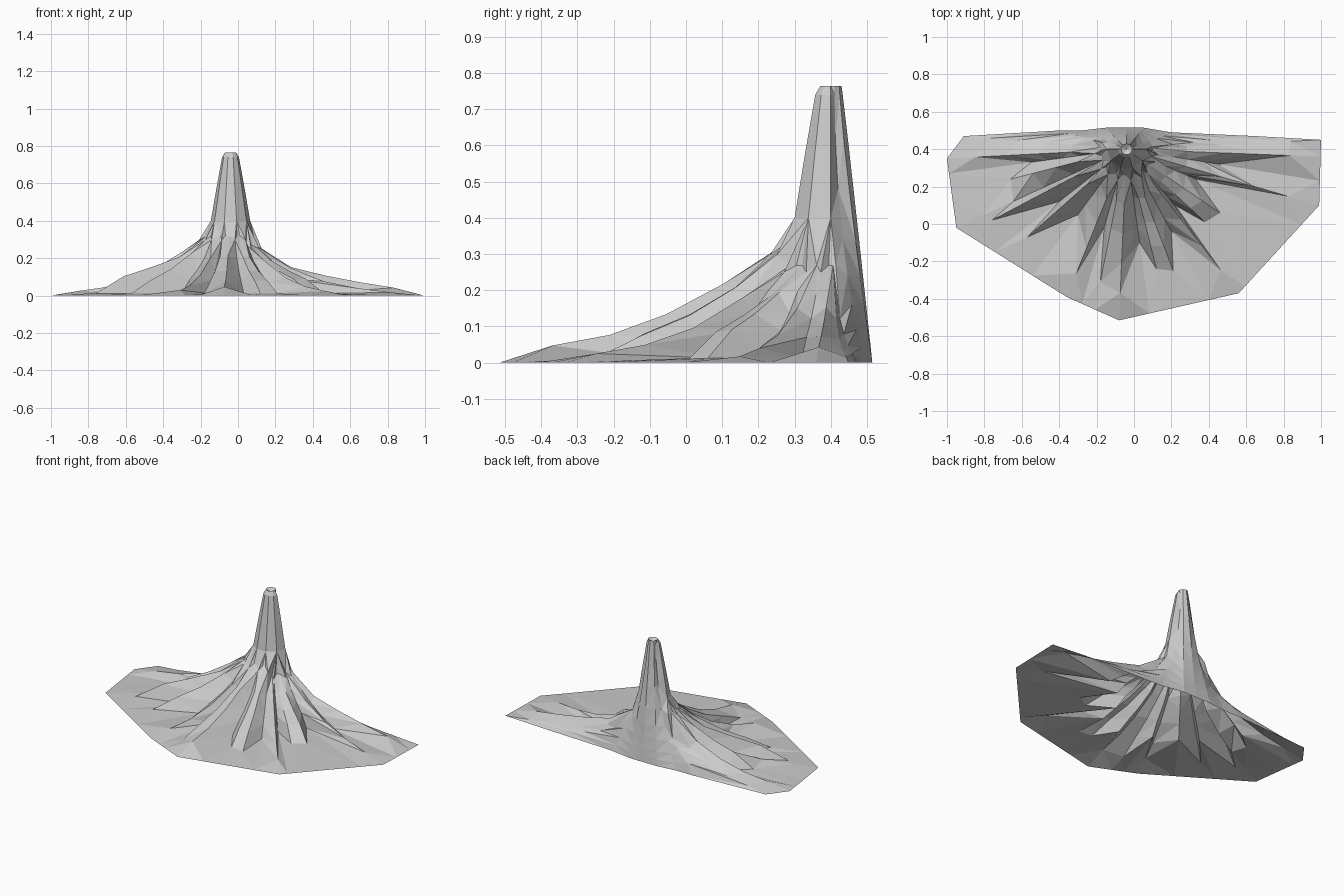
import bpy, bmesh, math
from mathutils import Vector

if "Cube" in bpy.data.objects:
    bpy.data.objects.remove(bpy.data.objects["Cube"])

CENTRE = Vector((-0.04, 0.40))

# Ground outline, counter-clockwise from the back right
OUTLINE = [Vector(p) for p in (
    (1, .45), (.65, .47), (.2, .49), (.05, .515), (-.04, .515), (-.15, .515), (-.28, .5),
    (-.4, .5), (-.91, .47), (-1, .35), (-.95, -.02), (-.36, -.39), (-.08, -.515),
    (.56, -.37), (.99, .1))]

# How strongly each outline corner carries the slope: near the peak, far out
CORNER_LIFT = [(.6, .5), (.5, .3), (.5, .3), (1, 1), (1, 1), (1, 1), (.5, .3),
               (.6, .3), (.6, .3), (.8, .6), (.6, .3), (.9, .5), (1, .95), (.85, .6), (.75, .6)]

# Ridges: foot x, foot y, lift near, lift far
RIDGES = [(1.0, .36, .75, 1.3), (.46, .06, .8, .7), (.38, .01, .75, .6), (.21, -.25, .92, .75),
          (.12, -.24, .9, .7), (-.18, -.31, .95, .75), (-.57, -.07, 1, .9),
          (-.76, .02, .98, 1.65), (-.66, .24, 1.0, .9)]

# Gullies between the ridges: where each meets the floor
GULLIES = [(.45, .32), (.33, .24), (.22, .1), (.2, -.04), (.03, -.1),
           (-.16, -.02), (-.3, .05), (-.40, .12), (-.55, .33)]

# Slope profile: distance from the axis, height
PROFILE = [(0, .765), (.03, .765), (.045, .74), (.06, .66), (.083, .53), (.105, .4), (.14, .32),
           (.22, .26), (.32, .205), (.42, .15), (.58, .085), (.75, .053), (.92, .025), (1.2, .01)]


def slope(r):
    for (r0, z0), (r1, z1) in zip(PROFILE, PROFILE[1:]):
        if r <= r1:
            return z0 + (z1 - z0) * (r - r0) / (r1 - r0)
    return 0


def outline_radius(d):
    """Distance from the axis to the outline in direction d."""
    best = 0
    for a, b in zip(OUTLINE, OUTLINE[1:] + OUTLINE[:1]):
        e, w = b - a, a - CENTRE
        den = d.x * e.y - d.y * e.x
        if abs(den) > 1e-9:
            t = (w.x * e.y - w.y * e.x) / den
            u = (w.x * d.y - w.y * d.x) / den
            if -1e-4 <= u <= 1 + 1e-4:
                best = max(best, t)
    return best


def spoke(x, y, near, far, neck=.14):
    """Points from the summit rim down to the outline through one foot."""
    v = Vector((x, y)) - CENTRE
    d = v.normalized()
    edge = outline_radius(d)
    if edge < .3:                                   # steep back wall
        rz = [(.03 + (edge - .03) * (1 - z / .765) ** (edge / .12), z)
              for z in (.765, .74, .62, .48, .34, .24, .16, .09, .04, 0)]
    else:
        reaches = v.length > edge * .95
        foot = edge * .84 if reaches else v.length
        side = .84 if d.x > .6 else 1               # the right flank starts lower
        rz = [(r, slope(r)) for r in (.03, .045, .075, .105)] + [(neck, slope(neck) * side)]
        for f in (.25, .5, .75, 1):
            r = neck + (foot - neck) * f
            z = slope(r) * (near + (far - near) * (f - .25) / .75)
            rz.append((r, .012 if f == 1 and not reaches else z))
        rz.append((edge, 0))
    # The spire has few sides: gather its points onto shared directions
    angle = math.atan2(d.y, d.x)
    step = math.radians(36)
    points = []
    for i, (r, z) in enumerate(rz):
        a = round(angle / step) * step if i < 4 and edge >= .3 else angle
        points.append((CENTRE.x + math.cos(a) * r, CENTRE.y + math.sin(a) * r, z))
    return points


# Collect all spokes and sort them round the axis
feet = [(p.x, p.y, *l) for p, l in zip(OUTLINE, CORNER_LIFT)]
feet += RIDGES + [(x, y, .78, .3, .17) for x, y in GULLIES]
feet.sort(key=lambda f: math.atan2(f[1] - CENTRE.y, f[0] - CENTRE.x))

# Skin the spokes into one open faceted shell with a slightly sunken summit
bm = bmesh.new()
rows = [[bm.verts.new(p) for p in spoke(*f)] for f in feet]
summit = bm.verts.new((CENTRE.x, CENTRE.y, .745))
for a, b in zip(rows, rows[1:] + rows[:1]):
    bm.faces.new((summit, a[0], b[0]))
    for i in range(len(a) - 1):
        bm.faces.new((a[i], a[i + 1], b[i + 1], b[i]))
bmesh.ops.triangulate(bm, faces=bm.faces[:])
bmesh.ops.remove_doubles(bm, verts=bm.verts[:], dist=.002)
mesh = bpy.data.meshes.new("mountain_peak")
bm.to_mesh(mesh)
bm.free()
bpy.context.collection.objects.link(bpy.data.objects.new("mountain_peak", mesh))
